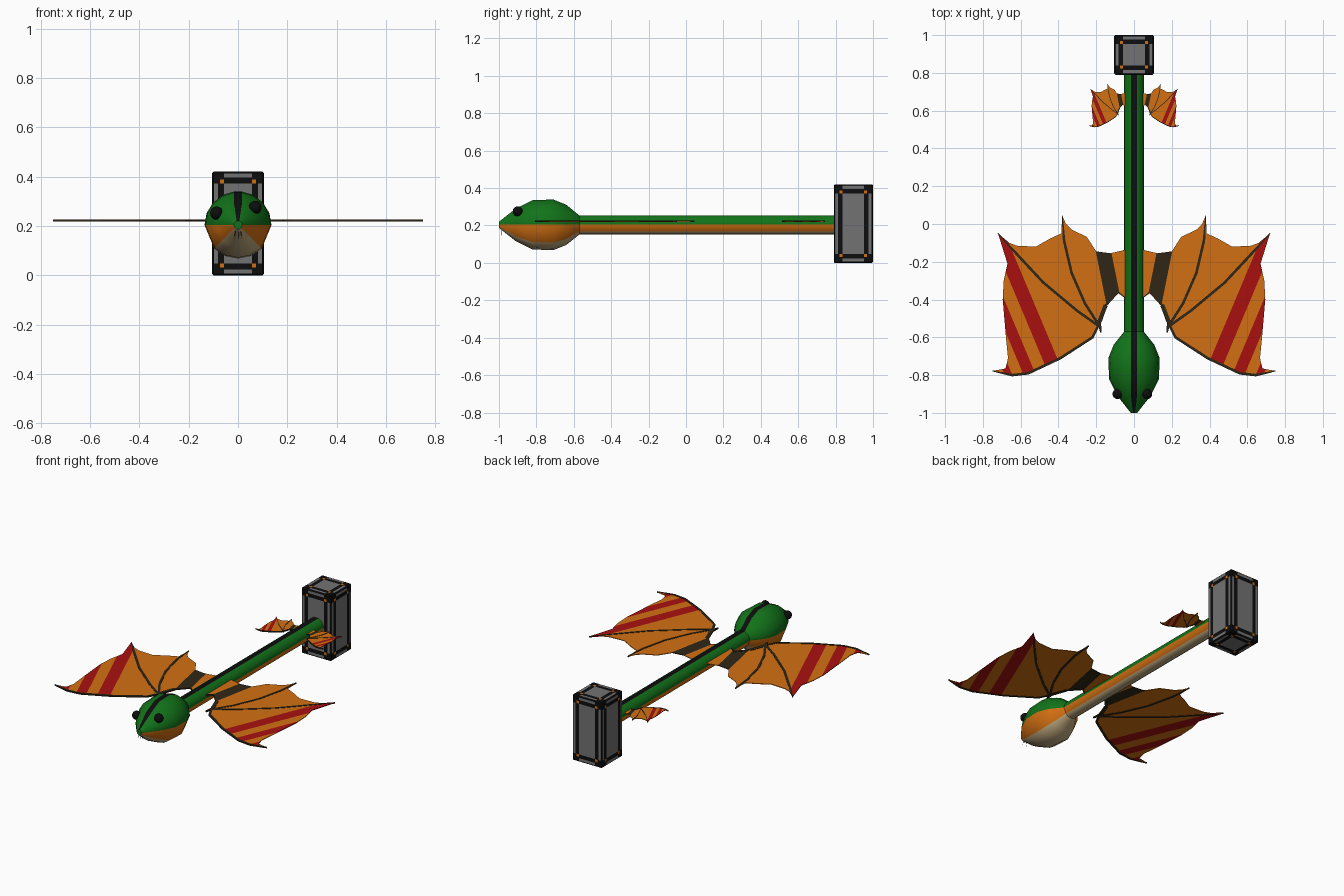
import bpy, bmesh, math
from mathutils import Vector

if "Cube" in bpy.data.objects:
    bpy.data.objects.remove(bpy.data.objects["Cube"])

COLOURS = {
    "green": (0.006, 0.17, 0.010), "orange": (0.65, 0.16, 0.006),
    "tan": (0.50, 0.38, 0.20), "black": (0.004, 0.004, 0.004),
    "red": (0.40, 0.005, 0.005), "dark_brown": (0.028, 0.019, 0.008),
    "grey": (0.17, 0.17, 0.17),
}
NAMES = list(COLOURS)
MATS = []
for n, c in COLOURS.items():
    m = bpy.data.materials.new(n)
    m.diffuse_color = (*c, 1)
    m.use_nodes = True
    m.node_tree.nodes["Principled BSDF"].inputs["Base Color"].default_value = m.diffuse_color
    MATS.append(m)
IDX = {n: i for i, n in enumerate(NAMES)}


def finish(name, bm, thickness=0, smooth=False):
    me = bpy.data.meshes.new(name)
    for f in bm.faces:
        f.smooth = smooth
    bm.to_mesh(me)
    bm.free()
    for m in MATS:
        me.materials.append(m)
    ob = bpy.data.objects.new(name, me)
    bpy.context.collection.objects.link(ob)
    if thickness:
        mod = ob.modifiers.new("thickness", 'SOLIDIFY')
        mod.thickness = thickness
        mod.offset = 0
    return ob


# Body and head: lofted rings with a stripe column on top
CZ = 0.204
ANGLES = [65, 42, 21, 0, -45, -68, -90]
BANDS = (["green"] * 4 + ["orange"] + ["tan"] * 4 + ["orange"] + ["green"] * 4 + ["black"])


def ring(r):
    sx = min(0.016, 0.3 * r)
    right = [(sx, math.sqrt(r * r - sx * sx))]
    right += [(r * math.cos(math.radians(a)), r * math.sin(math.radians(a))) for a in ANGLES]
    return right + [(-x, z) for x, z in reversed(right[:-1])]


def loft(name, stations):
    bm = bmesh.new()
    rings = [[bm.verts.new((x, y, CZ + z)) for x, z in ring(r)] for y, r in stations]
    n = len(BANDS)
    for a, b in zip(rings, rings[1:]):
        for j in range(n):
            k = (j + 1) % n
            bm.faces.new((a[j], a[k], b[k], b[j])).material_index = IDX[BANDS[j]]
    bm.faces.new(rings[0])
    bm.faces.new(rings[-1])
    bmesh.ops.recalc_face_normals(bm, faces=bm.faces)
    ob = finish(name, bm, smooth=True)
    bpy.context.view_layer.objects.active = ob
    ob.select_set(True)
    bpy.ops.object.shade_smooth_by_angle(angle=math.radians(50))
    ob.select_set(False)


loft("body", [(-0.58, 0.052), (0.80, 0.052)])
loft("head", [(-1.0, 0.017), (-0.91, 0.088), (-0.82, 0.132), (-0.71, 0.136),
              (-0.64, 0.108), (-0.57, 0.052)])

# Eyes
for name, loc in (("left_eye", (-0.087, -0.90, 0.252)), ("right_eye", (0.070, -0.90, 0.275))):
    bm = bmesh.new()
    bmesh.ops.create_uvsphere(bm, u_segments=14, v_segments=8, radius=0.027)
    bmesh.ops.translate(bm, vec=loc, verts=bm.verts)
    for f in bm.faces:
        f.material_index = IDX["black"]
    finish(name, bm, smooth=True)

# Fangs below the nose
bm = bmesh.new()
for dx in (-1, 0.2, 1):
    tip = bm.verts.new((0.016 * dx, -0.985, 0.145))
    base = [bm.verts.new((0.008 * dx + 0.003 * math.cos(a), -0.985 + 0.003 * math.sin(a), 0.195))
            for a in (0, 2.1, 4.2)]
    for j in range(3):
        bm.faces.new((base[j], tip, base[(j + 1) % 3])).material_index = IDX["dark_brown"]
    bm.faces.new(base)
finish("fangs", bm)

# Tail block: grid-cut box coloured by distance from its edges
HALF = Vector((0.105, 0.105, 0.21))
CUTS = (0.007, 0.024, 0.032, 0.048)
bm = bmesh.new()
bmesh.ops.create_cube(bm, size=2)
bmesh.ops.scale(bm, vec=HALF, verts=bm.verts)
bmesh.ops.bevel(bm, geom=bm.edges[:], offset=0.006, segments=1, affect='EDGES')
for ax in range(3):
    for s in (-1, 1):
        for c in CUTS:
            n = Vector((0, 0, 0))
            n[ax] = 1
            bmesh.ops.bisect_plane(bm, geom=bm.verts[:] + bm.edges[:] + bm.faces[:],
                                   plane_co=n * s * (HALF[ax] - c), plane_no=n)
for f in bm.faces:
    c = f.calc_center_median()
    near, far = sorted(HALF[i] - abs(c[i]) for i in range(3))[1:]
    if near < 0.007:
        col = "black"
    elif near < 0.024:
        col = "grey" if far > 0.048 else "black"
    elif near < 0.048:
        col = "orange" if near > 0.032 and far < 0.048 else "black"
    else:
        col = "grey"
    f.material_index = IDX[col]
bmesh.ops.translate(bm, vec=(0, 0.895, 0.21), verts=bm.verts)
finish("tail_block", bm)

# Wings: flat membrane outline plus bones, reused at a small scale near the tail
OUTLINE = [(0.03, -0.13), (0.06, -0.14), (0.125, -0.155), (0.20, -0.145), (0.25, -0.068),
           (0.33, -0.03), (0.36, 0.0), (0.38, 0.045), (0.385, -0.05), (0.44, -0.075), (0.52, -0.12),
           (0.62, -0.115), (0.66, -0.10), (0.72, -0.05), (0.67, -0.21), (0.69, -0.30),
           (0.695, -0.40), (0.677, -0.61), (0.667, -0.71), (0.68, -0.765), (0.75, -0.778),
           (0.645, -0.80), (0.56, -0.79), (0.39, -0.71), (0.22, -0.60), (0.18, -0.52),
           (0.15, -0.43), (0.085, -0.36), (0.03, -0.40)]
BONES = {
    "leading_bone": ([(0.75, -0.778), (0.645, -0.80), (0.56, -0.79), (0.39, -0.71), (0.22, -0.60),
                      (0.175, -0.51), (0.15, -0.43), (0.085, -0.36), (0.04, -0.395)], 0.014),
    "long_finger": ([(0.18, -0.545), (0.30, -0.46), (0.48, -0.31), (0.62, -0.16), (0.72, -0.05)], 0.014),
    "short_finger": ([(0.18, -0.545), (0.26, -0.42), (0.33, -0.26), (0.37, -0.09), (0.38, 0.045)], 0.014),
    "wrist_claw": ([(0.15, -0.43), (0.185, -0.52), (0.175, -0.575)], 0.022),
}
STRIPES = ((0.705, 0.785), (0.855, 0.92), (0.98, 1.02))
WING_Z = 0.222


def place(x, y, side, scale, y0):
    return (side * (0.05 + (x - 0.05) * scale), y0 + y * scale, WING_Z)


def wing(name, side, scale, y0):
    bm = bmesh.new()
    bm.faces.new([bm.verts.new((x, y, 0)) for x, y in OUTLINE])
    bmesh.ops.triangulate(bm, faces=bm.faces[:])
    # Cut stripe and arm-band borders
    cuts = [(0.42, s) for pair in STRIPES for s in pair] + [(0.2, 0.15), (0.2, 0.231)]
    for k, s in cuts:
        bmesh.ops.bisect_plane(bm, geom=bm.verts[:] + bm.edges[:] + bm.faces[:],
                               plane_co=(s, 0, 0), plane_no=(1, -k, 0))
    for f in bm.faces:
        c = f.calc_center_median()
        s = c.x - 0.42 * c.y
        col = "orange"
        if any(a < s < b for a, b in STRIPES) and c.x > 0.35:
            col = "red"
        if 0.15 < c.x - 0.2 * c.y < 0.231:
            col = "dark_brown"
        f.material_index = IDX[col]
    for v in bm.verts:
        v.co = place(v.co.x, v.co.y, side, scale, y0)
    bmesh.ops.recalc_face_normals(bm, faces=bm.faces)
    finish(name + "_membrane", bm, 0.004)
    # Bones as tapered flat ribbons
    for bone, (pts, w) in BONES.items():
        bm = bmesh.new()
        rows = []
        for i, p in enumerate(pts):
            d = Vector(pts[min(i + 1, len(pts) - 1)]) - Vector(pts[max(i - 1, 0)])
            n = Vector((-d.y, d.x)).normalized() * w / 2
            if i == len(pts) - 1 or (bone == "leading_bone" and i == 0):
                n *= 0.3
            rows.append([bm.verts.new(place(p[0] + q * n.x, p[1] + q * n.y, side, scale, y0))
                         for q in (-1, 1)])
        for a, b in zip(rows, rows[1:]):
            bm.faces.new((a[0], a[1], b[1], b[0])).material_index = IDX["dark_brown"]
        bmesh.ops.recalc_face_normals(bm, faces=bm.faces)
        finish(name + "_" + bone, bm, 0.008)


for label, side in (("right", 1), ("left", -1)):
    wing(label + "_wing", side, 1.0, 0.0)
    wing(label + "_tail_fin", side, 0.27, 0.73)
